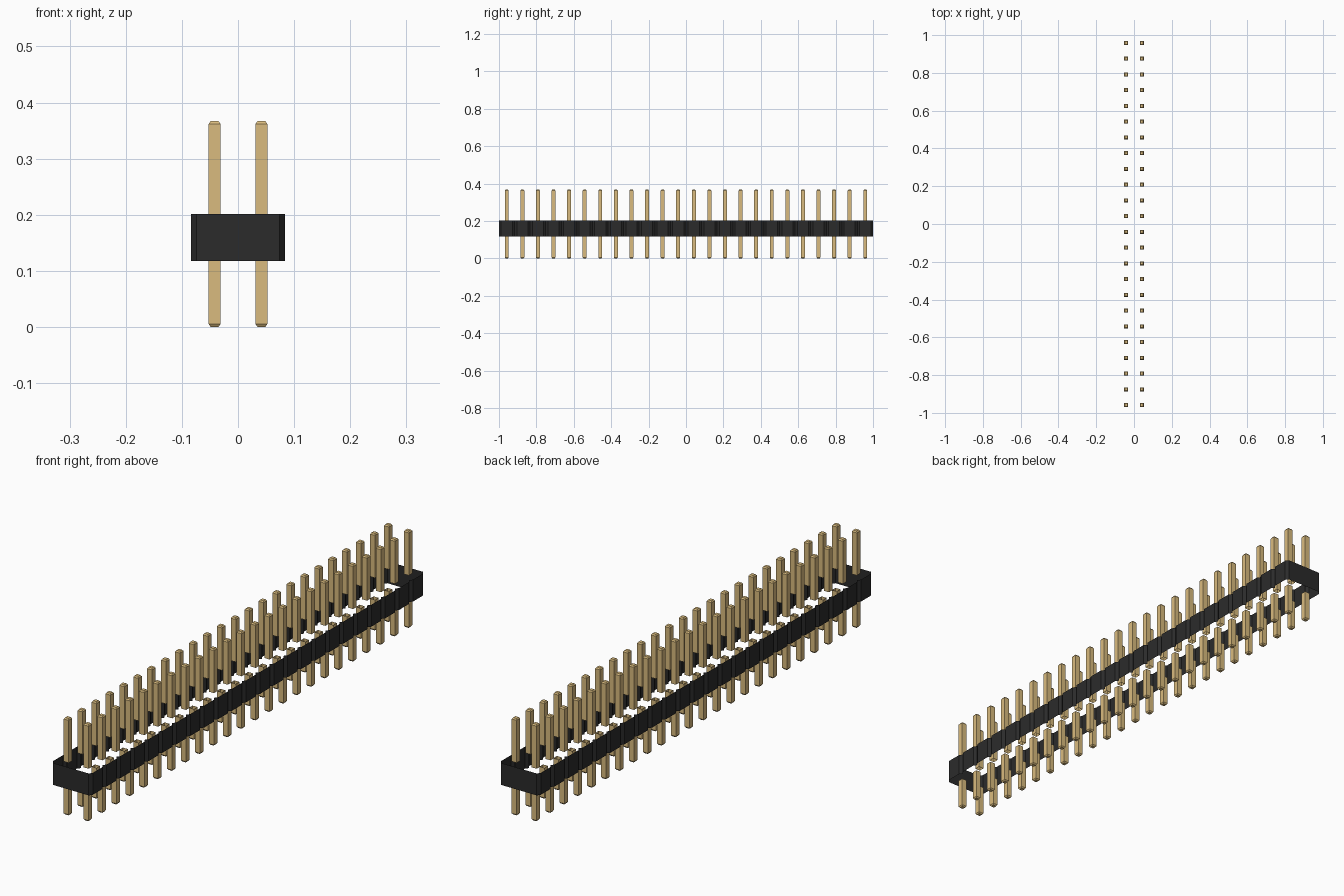
import bpy
import bmesh

COUNT = 24                # pins per row
PITCH = 2.0 / COUNT       # spacing both ways
BODY_LOW, BODY_HIGH = 0.118, 0.201
PIN_TOP = 0.367
PIN_HALF = 0.0105
NOTCH_X, NOTCH_Y = 0.009, 0.012

cube = bpy.data.objects.get("Cube")
if cube:
    bpy.data.objects.remove(cube, do_unlink=True)


def make_material(name, color):
    mat = bpy.data.materials.new(name)
    mat.use_nodes = True
    mat.diffuse_color = color
    mat.node_tree.nodes["Principled BSDF"].inputs["Base Color"].default_value = color
    return mat


def loft(name, rings, mat, cap_end=False):
    """Skin walls through rings of points listed from bottom to top."""
    bm = bmesh.new()
    loops = [[bm.verts.new(p) for p in ring] for ring in rings]
    for low, high in zip(loops, loops[1:]):
        for i in range(len(low)):
            j = (i + 1) % len(low)
            bm.faces.new((low[i], low[j], high[j], high[i]))
    if cap_end:
        bm.faces.new(loops[-1])
    mesh = bpy.data.meshes.new(name)
    bm.to_mesh(mesh)
    bm.free()
    mesh.materials.append(mat)
    obj = bpy.data.objects.new(name, mesh)
    bpy.context.collection.objects.link(obj)
    return obj


def square(half, z):
    x, y = -PITCH / 2, -1 + PITCH / 2
    return [(x + sx * half, y + sy * half, z)
            for sx, sy in ((-1, -1), (1, -1), (1, 1), (-1, 1))]


def pin_grid(name, base, tip, mat):
    """One square pin with a bevelled tip, repeated along both rows."""
    shoulder = tip - 0.005 if tip > base else tip + 0.005
    rings = [square(PIN_HALF, base), square(PIN_HALF, shoulder),
             square(PIN_HALF - 0.0035, tip)]
    obj = loft(name, rings, mat, cap_end=True)
    if tip < base:
        obj.data.flip_normals()
    for label, count, step in (("along_row", COUNT, (0, PITCH, 0)),
                               ("two_rows", 2, (PITCH, 0, 0))):
        array = obj.modifiers.new(label, "ARRAY")
        array.count = count
        array.use_relative_offset = False
        array.use_constant_offset = True
        array.constant_offset_displace = step
    return obj


black = make_material("black plastic", (0.024, 0.024, 0.024, 1))
gold = make_material("pale gold metal", (0.70, 0.50, 0.21, 1))

# Housing: open thin wall, notched between every pair of pins
side = []
for i in range(COUNT):
    y0 = -1 + i * PITCH
    y1 = y0 + PITCH
    if i == 0:
        side.append((PITCH - NOTCH_X, y0))
    side += [(PITCH, y0 + NOTCH_Y), (PITCH, y1 - NOTCH_Y), (PITCH - NOTCH_X, y1)]
outline = side + [(-x, -y) for x, y in side]
loft("housing_wall", [[(x, y, z) for x, y in outline]
                      for z in (BODY_LOW, BODY_HIGH)], black)

# Pins: separate lengths above and below the housing
pin_grid("upper_pins", BODY_HIGH, PIN_TOP, gold)
pin_grid("lower_pins", BODY_LOW, 0.0, gold)
